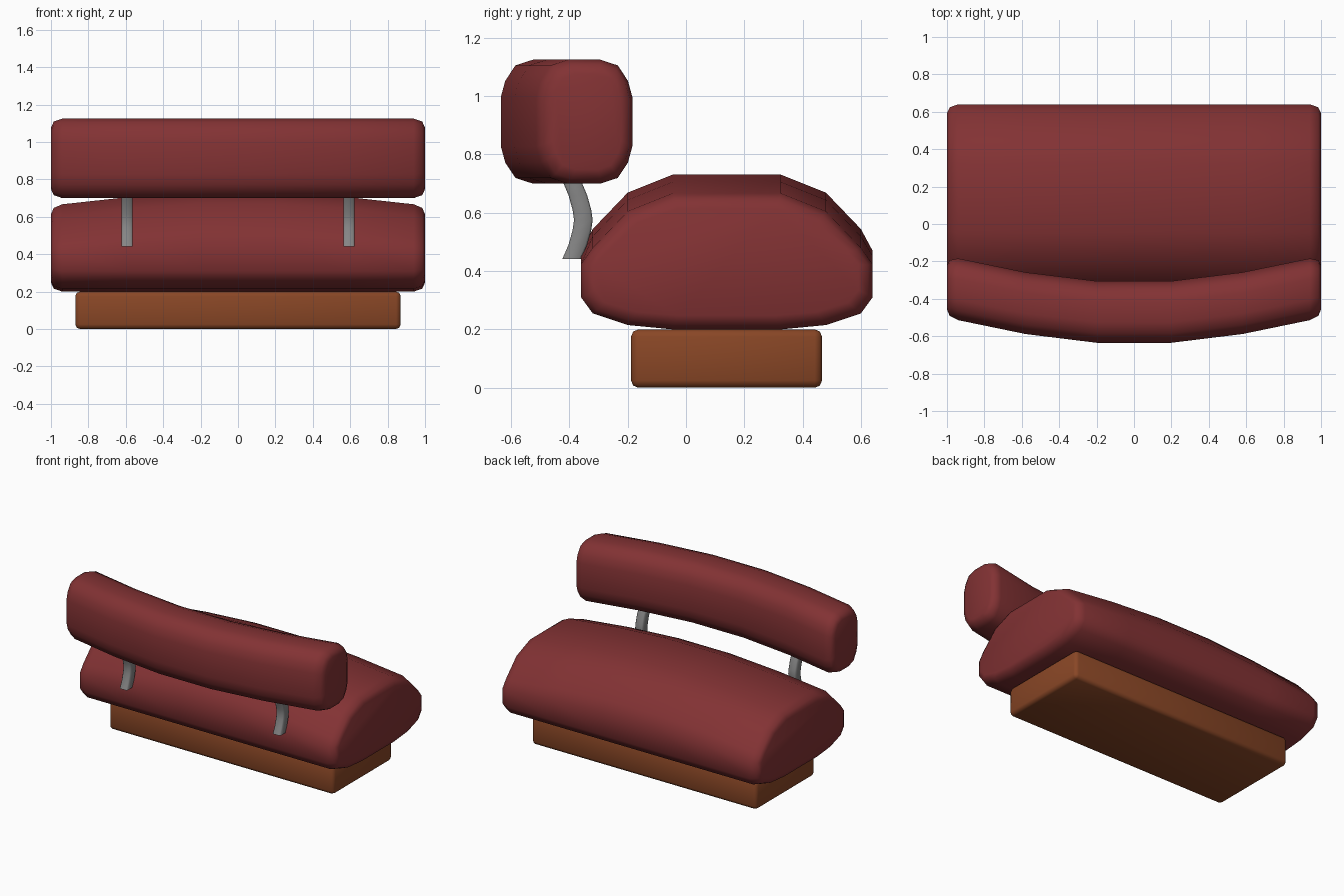
import bpy, bmesh, math

if "Cube" in bpy.data.objects:
    bpy.data.objects.remove(bpy.data.objects["Cube"])


def material(name, color):
    m = bpy.data.materials.new(name)
    m.diffuse_color = (*color, 1)
    m.use_nodes = True
    m.node_tree.nodes["Principled BSDF"].inputs["Base Color"].default_value = m.diffuse_color
    return m


LEATHER = material("red leather", (0.225, 0.032, 0.034))
WOOD = material("brown wood", (0.25, 0.062, 0.019))
STEEL = material("grey steel", (0.24, 0.24, 0.24))


def finish(name, bm, mat, angle=60):
    bmesh.ops.recalc_face_normals(bm, faces=bm.faces)
    me = bpy.data.meshes.new(name)
    bm.to_mesh(me)
    bm.free()
    ob = bpy.data.objects.new(name, me)
    bpy.context.collection.objects.link(ob)
    me.materials.append(mat)
    bpy.ops.object.select_all(action='DESELECT')
    ob.select_set(True)
    bpy.context.view_layer.objects.active = ob
    bpy.ops.object.shade_smooth_by_angle(angle=math.radians(angle))
    return ob


def loft(rings):
    bm = bmesh.new()
    vs = [[bm.verts.new(p) for p in r] for r in rings]
    n = len(vs[0])
    for a, b in zip(vs, vs[1:]):
        for i in range(n):
            bm.faces.new((a[i], a[(i + 1) % n], b[(i + 1) % n], b[i]))
    bm.faces.new(vs[0])
    bm.faces.new(vs[-1])
    return bm


# Stations along a cushion: x, inset of the rounded end, bow amount 0..1
HALF = [(1.0, 0.048, 0), (0.985, 0.016, 0.02), (0.94, 0, 0.07), (0.58, 0, 0.64), (0.2, 0, 1)]
STATIONS = [(-x, i, b) for x, i, b in HALF] + HALF[::-1]


def cushion(name, profile, bow):
    """Sweep a (y, z) profile along x; bow(y, z, amount) shifts each point."""
    ys, zs = zip(*profile)
    cy, cz = (min(ys) + max(ys)) / 2, (min(zs) + max(zs)) / 2
    hy, hz = max(ys) - cy, max(zs) - cz
    rings = []
    for x, inset, amount in STATIONS:
        ring = []
        for y, z in profile:
            yy = cy + (y - cy) * (1 - inset / hy)
            zz = cz + (z - cz) * (1 - inset / hz)
            dy, dz = bow(y, z, amount)
            ring.append((x, yy + dy, zz + dz))
        rings.append(ring)
    return finish(name, loft(rings), LEATHER)


# Seat cushion: domed profile whose upper part arches up at mid length
side = [(0.185, 0.2), (0.34, 0.215), (0.46, 0.255), (0.5, 0.31),
        (0.5, 0.42), (0.46, 0.475), (0.34, 0.6), (0.185, 0.662)]
seat_profile = [(0.14 + d, z) for d, z in side] + [(0.14 - d, z) for d, z in side[::-1]]
cushion("seat_cushion", seat_profile,
        lambda y, z, a: (0, a * (0 if z < 0.4 else 0.05 if z < 0.45 else 0.069)))

# Backrest: rounded rectangle bowed towards the front
corner = [(0.055, 0.2125), (0.115, 0.193), (0.15, 0.14), (0.165, 0.085)]
quarter = [(y, z) for y, z in corner]
right = quarter + [(y, -z) for y, z in quarter[::-1]]
outline = right + [(-y, -z) for y, z in right]
cushion("backrest", [(-0.34 + y, 0.9125 + z) for y, z in outline],
        lambda y, z, a: (-0.13 * a, 0))

# Curved steel supports
path = [(-0.392, 0.442), (-0.371, 0.49), (-0.357, 0.54), (-0.352, 0.575),
        (-0.357, 0.61), (-0.371, 0.66), (-0.392, 0.71), (-0.42, 0.76)]
t, w, c = 0.032, 0.03, 0.007
section = [(-w, -t + c), (-w + c, -t), (w - c, -t), (w, -t + c),
           (w, t - c), (w - c, t), (-w + c, t), (-w, t - c)]
for label, sx in (("left", -0.593), ("right", 0.593)):
    rings = [[(sx + dx, y + dy, z) for dx, dy in section] for y, z in path]
    finish(label + "_support", loft(rings), STEEL, 50)

# Wooden plinth
bm = bmesh.new()
bmesh.ops.create_cube(bm, size=1)
for v in bm.verts:
    v.co = (v.co.x * 1.74, v.co.y * 0.655 + 0.139, v.co.z * 0.2 + 0.1)
bmesh.ops.bevel(bm, geom=bm.edges[:], offset=0.025, segments=2, profile=0.5, affect='EDGES')
finish("plinth", bm, WOOD)
